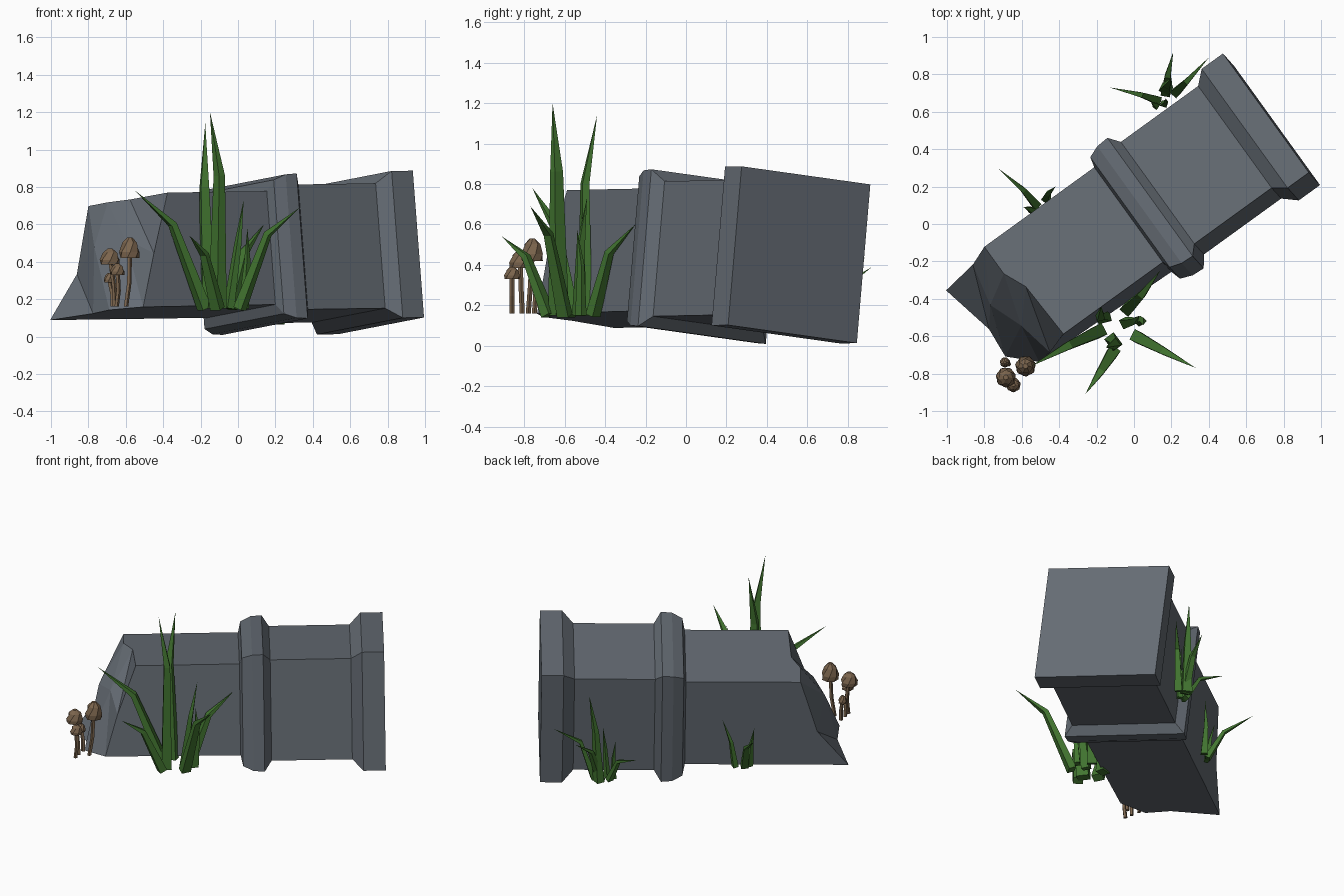
import bpy, bmesh, math
from mathutils import Vector

if "Cube" in bpy.data.objects:
    bpy.data.objects.remove(bpy.data.objects["Cube"])


def material(name, rgb):
    m = bpy.data.materials.new(name)
    m.diffuse_color = (*rgb, 1)
    m.use_nodes = True
    m.node_tree.nodes["Principled BSDF"].inputs["Base Color"].default_value = m.diffuse_color
    return m


STONE = material("slate", (0.13, 0.15, 0.175))
GREEN = material("grass green", (0.055, 0.18, 0.03))
BROWN = material("mushroom brown", (0.2, 0.13, 0.075))


def finish(bm, name, mat):
    bmesh.ops.recalc_face_normals(bm, faces=bm.faces)
    me = bpy.data.meshes.new(name)
    bm.to_mesh(me)
    bm.free()
    me.materials.append(mat)
    ob = bpy.data.objects.new(name, me)
    bpy.context.collection.objects.link(ob)
    return ob


def bridge(bm, a, b):
    n = len(a)
    for i in range(n):
        bm.faces.new((a[i], a[(i + 1) % n], b[(i + 1) % n], b[i]))


# Fallen pillar: its own tilted frame, axis running from the square base
BASE = Vector((0.735, 0.56, 0.45))
AXIS = Vector((0.81, 0.586, 0.012)).normalized()
SIDE = Vector((-0.58, 0.807, -0.113))
SIDE = (SIDE - AXIS * SIDE.dot(AXIS)).normalized()
UP = AXIS.cross(SIDE)


def local(s, p, q):
    return BASE - AXIS * s + SIDE * p + UP * q


bm = bmesh.new()
# distance along the axis, half width, half height
profile = [(0, .395, .395), (.14, .395, .395), (.21, .338, .336), (.72, .338, .336),
           (.765, .392, .39), (.835, .388, .386), (.90, .365, .36), (.915, .315, .305)]
rings = []
for s, p, q in profile:
    rings.append([bm.verts.new(local(s, i * p, j * q))
                  for i, j in ((1, 1), (-1, 1), (-1, -1), (1, -1))])
for a, b in zip(rings, rings[1:]):
    bridge(bm, a, b)
bm.faces.new(rings[0])

# Broken end: three rows of points from top to bottom
rows = [[(1.64, .315, .305), (1.64, .136, .305), (1.585, .01, .305), (1.57, -.315, .305)],
        [(1.75, .315, -.06), (1.80, .07, .06), (1.73, -.12, .08), (1.69, -.315, -.02)],
        [(1.95, .315, -.305), (1.885, .01, -.305), (1.90, -.16, -.305), (1.77, -.29, -.305)]]
grid = [[bm.verts.new(local(*c)) for c in row] for row in rows]
for r in range(2):
    for c in range(3):
        a, b, d, e = grid[r][c], grid[r][c + 1], grid[r + 1][c + 1], grid[r + 1][c]
        bm.faces.new((a, b, d))
        bm.faces.new((a, d, e))
bt, ft, fb, bb = rings[-1]
bm.faces.new([bt, ft] + grid[0][::-1])
bm.faces.new([bb, fb] + grid[2][::-1])
bm.faces.new([bt, bb] + [g[0] for g in grid[::-1]])
bm.faces.new([ft, fb] + [g[3] for g in grid[::-1]])
finish(bm, "broken_pillar", STONE)


# Grass: each blade is a four-sided taper from base through a knee to a tip
def blade(bm, base, knee, tip, w):
    base, knee, tip = Vector(base), Vector(knee), Vector(tip)
    out = tip - base
    out.z = 0
    out.normalize()
    across = Vector((-out.y, out.x, 0))
    sections = []
    for pt, d, r in ((base, knee - base, w), (knee, tip - base, w * .62)):
        thick = d.normalized().cross(across)
        sections.append([bm.verts.new(pt + across * (i * r) + thick * (j * r))
                         for i, j in ((.9, .7), (-.9, .7), (-.9, -.7), (.9, -.7))])
    bridge(bm, *sections)
    bm.faces.new(sections[0])
    top = bm.verts.new(tip)
    for i in range(4):
        bm.faces.new((sections[1][i], sections[1][(i + 1) % 4], top))


def clump(name, blades):
    bm = bmesh.new()
    for b in blades:
        blade(bm, *b)
    finish(bm, name, GREEN)


clump("front_grass", [
    ((-.18, -.57, .15), (-.35, -.65, .60), (-.55, -.76, .78), .038),
    ((-.16, -.50, .15), (-.18, -.50, .80), (-.175, -.44, 1.14), .04),
    ((-.11, -.63, .15), (-.10, -.64, .86), (-.15, -.66, 1.20), .045),
    ((.01, -.60, .15), (.16, -.68, .55), (.33, -.77, .69), .035),
    ((-.04, -.46, .15), (.04, -.38, .46), (.14, -.25, .60), .034),
    ((-.05, -.53, .15), (.00, -.52, .50), (.03, -.49, .73), .03),
    ((.03, -.52, .15), (.05, -.52, .40), (.05, -.54, .58), .025),
    ((-.11, -.68, .15), (-.18, -.79, .44), (-.26, -.91, .54), .035)])
clump("back_grass", [
    ((.17, .72, .07), (.18, .74, .42), (.20, .78, .68), .035),
    ((.22, .70, .07), (.28, .76, .33), (.40, .89, .44), .026),
    ((.17, .70, .07), (.18, .79, .30), (.21, .92, .39), .028),
    ((.13, .66, .07), (.04, .69, .23), (-.13, .73, .30), .024),
    ((.12, .63, .07), (.11, .64, .22), (.09, .65, .34), .018),
    ((.16, .64, .07), (.17, .65, .28), (.17, .67, .42), .02)])
clump("side_grass", [
    ((-.52, .10, .12), (-.59, .18, .30), (-.73, .30, .42), .025),
    ((-.47, .13, .12), (-.46, .16, .30), (-.42, .20, .46), .024),
    ((-.54, .07, .12), (-.56, .08, .28), (-.59, .09, .40), .02)])


# Mushrooms: thin stem with a faceted domed cap
def ring(bm, centre, r, n, turn=0):
    return [bm.verts.new(Vector(centre) + Vector((r * math.cos(t), r * math.sin(t), 0)))
            for t in (turn + math.tau * i / n for i in range(n))]


def mushroom(name, foot, rim, r, h):
    bm = bmesh.new()
    foot, rim = Vector(foot), Vector(rim)
    bend = foot.lerp(rim, .5) + Vector((.008, 0, 0))
    stem = [ring(bm, c, .013, 5) for c in (foot, bend, rim + Vector((0, 0, h * .4)))]
    for a, b in zip(stem, stem[1:]):
        bridge(bm, a, b)
    bm.faces.new(stem[0])
    bm.faces.new(stem[-1])
    cap = [ring(bm, rim + Vector((0, 0, h * z)), r * k, 7, z)
           for z, k in ((.12, .55), (0, .95), (.3, 1), (.75, .72), (1, .25))]
    for a, b in zip(cap, cap[1:]):
        bridge(bm, a, b)
    bm.faces.new(cap[0])
    bm.faces.new(cap[-1])
    finish(bm, name, BROWN)


mushroom("mushroom_large", (-.60, -.78, .16), (-.58, -.76, .42), .056, .11)
mushroom("mushroom_medium", (-.66, -.81, .16), (-.685, -.82, .385), .055, .085)
mushroom("mushroom_small", (-.65, -.86, .16), (-.645, -.86, .33), .04, .06)
mushroom("mushroom_tiny", (-.67, -.75, .16), (-.69, -.74, .29), .028, .05)
